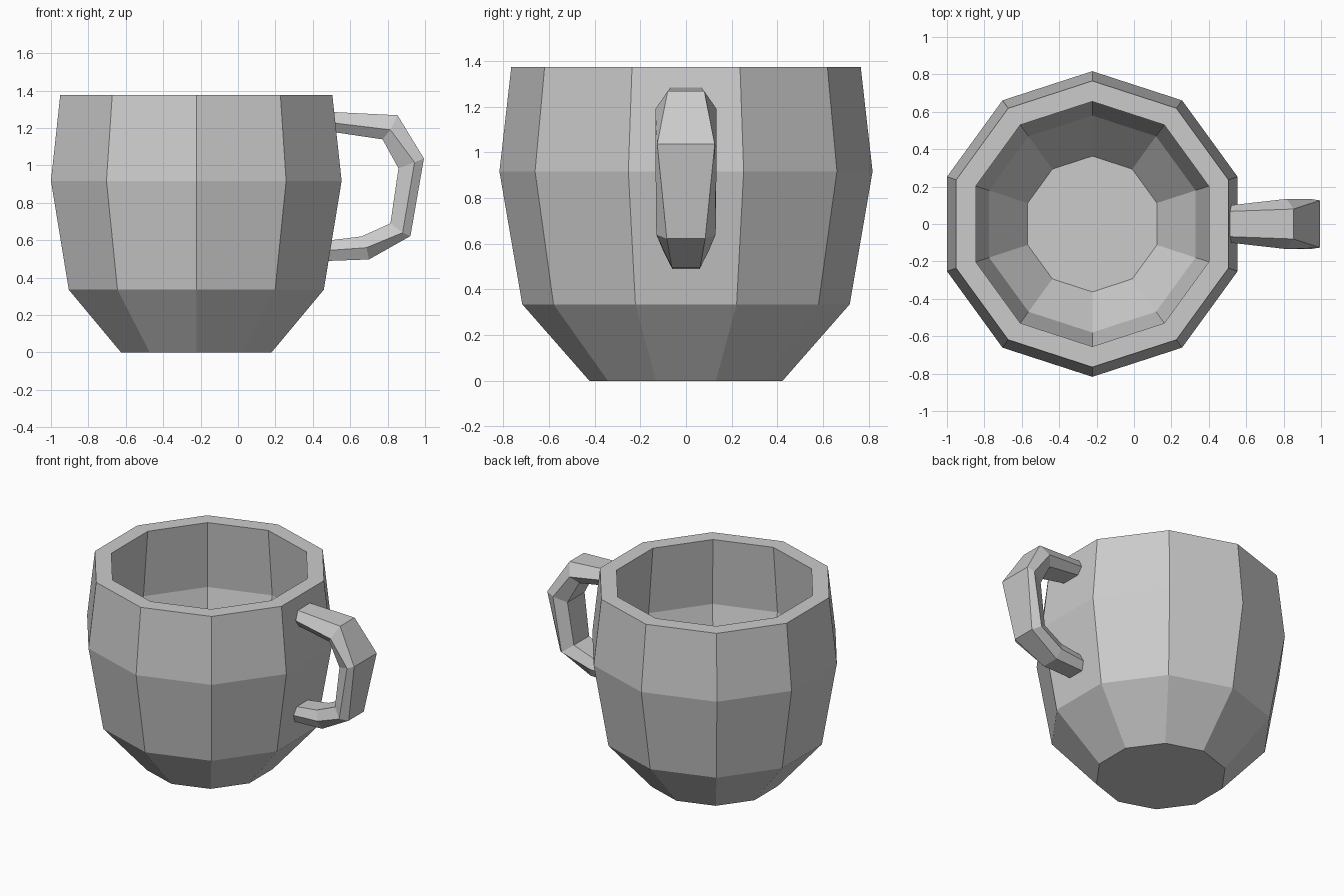
import bpy, bmesh
from math import cos, sin, pi

if "Cube" in bpy.data.objects:
    bpy.data.objects.remove(bpy.data.objects["Cube"])

SIDES = 10
CX = -0.223  # body axis


def loft(name, rings, close_ends=True):
    """Skin a list of equal-length vertex rings and cap both ends."""
    bm = bmesh.new()
    vs = [[bm.verts.new(p) for p in ring] for ring in rings]
    n = len(rings[0])
    for a, b in zip(vs, vs[1:]):
        for i in range(n):
            j = (i + 1) % n
            bm.faces.new((a[i], a[j], b[j], b[i]))
    if close_ends:
        bm.faces.new(vs[0][::-1])
        bm.faces.new(vs[-1])
    bmesh.ops.recalc_face_normals(bm, faces=bm.faces)
    me = bpy.data.meshes.new(name)
    bm.to_mesh(me)
    bm.free()
    ob = bpy.data.objects.new(name, me)
    bpy.context.collection.objects.link(ob)
    return ob


# Cup: ten-sided profile up the outside, over the rim and down to the inner floor
profile = [(0.423, 0), (0.717, 0.335), (0.817, 0.917), (0.765, 1.375),
           (0.655, 1.375), (0.70, 0.90), (0.58, 0.38), (0.363, 0.115)]
angles = [pi / 2 + 2 * pi * i / SIDES for i in range(SIDES)]
loft("cup_body", [[(CX + r * cos(a), r * sin(a), z) for a in angles]
                  for r, z in profile])

# Handle: hexagonal section, each station = outer, side and inner (x, z, half width)
stations = [
    ((0.47, 1.287, 0.066), (0.47, 1.232, 0.095), (0.47, 1.184, 0.066)),
    ((0.853, 1.268, 0.080), (0.815, 1.190, 0.134), (0.773, 1.139, 0.085)),
    ((0.994, 1.037, 0.126), (0.944, 1.016, 0.134), (0.858, 0.984, 0.095)),
    ((0.922, 0.622, 0.084), (0.880, 0.640, 0.130), (0.815, 0.690, 0.085)),
    ((0.700, 0.497, 0.062), (0.687, 0.560, 0.096), (0.660, 0.620, 0.066)),
    ((0.45, 0.488, 0.060), (0.45, 0.543, 0.085), (0.45, 0.594, 0.060)),
]
loft("handle", [[(x, w, z) for x, z, w in s] + [(x, -w, z) for x, z, w in s[::-1]]
                for s in stations])
